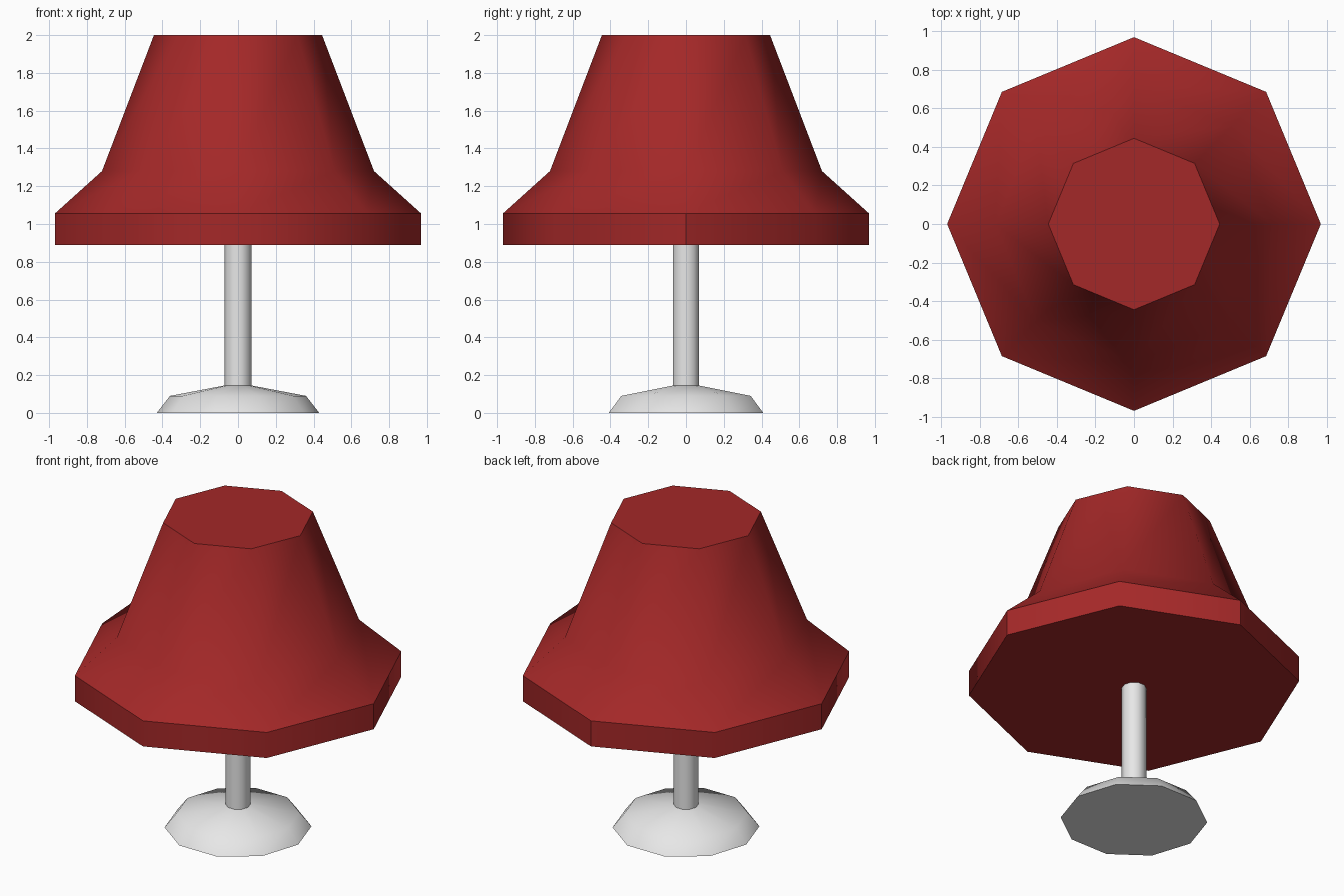
import bpy, bmesh, math

cube = bpy.data.objects.get("Cube")
if cube:
    bpy.data.objects.remove(cube, do_unlink=True)


def make_material(name, colour):
    mat = bpy.data.materials.new(name)
    mat.use_nodes = True
    mat.diffuse_color = (*colour, 1)
    bsdf = next(n for n in mat.node_tree.nodes if n.type == 'BSDF_PRINCIPLED')
    bsdf.inputs["Base Color"].default_value = (*colour, 1)
    return mat


def turned(name, profile, sides, mat, sharp_rings, is_sharp=None):
    """Turn a (radius, height) profile around z, cap both ends, shade smooth."""
    bm = bmesh.new()
    rings = []
    for radius, z in profile:
        angles = [math.tau * i / sides for i in range(sides)]
        rings.append([bm.verts.new((radius * math.cos(a), radius * math.sin(a), z))
                      for a in angles])
    for low, high in zip(rings, rings[1:]):
        for i in range(sides):
            j = (i + 1) % sides
            bm.faces.new((low[i], low[j], high[j], high[i]))
    bm.faces.new(rings[0][::-1])
    bm.faces.new(rings[-1])
    for face in bm.faces:
        face.smooth = True
    # creases along whole rings, plus any picked out by a rule
    for r in sharp_rings:
        for i in range(sides):
            bm.edges.get((rings[r][i], rings[r][(i + 1) % sides])).smooth = False
    if is_sharp:
        for edge in bm.edges:
            if is_sharp(edge):
                edge.smooth = False
    mesh = bpy.data.meshes.new(name)
    bm.to_mesh(mesh)
    bm.free()
    mesh.materials.append(mat)
    obj = bpy.data.objects.new(name, mesh)
    bpy.context.collection.objects.link(obj)
    return obj


def rim_crease(edge):
    """Upright rim corners on the sides and back are creased."""
    a, b = (v.co for v in edge.verts)
    upright = (a.xy - b.xy).length < 0.001
    on_axis = min(abs(a.x), abs(a.y)) < 0.001
    return upright and on_axis and a.y > -0.1


red = make_material("shade red", (0.37, 0.021, 0.021))
grey = make_material("stand pale grey", (0.8, 0.8, 0.8))

# Foot, pole and octagonal flared shade
turned("base", [(0.43, 0), (0.36, 0.09), (0.072, 0.145)], 10, grey, [0, 2])
turned("pole", [(0.072, 0.14), (0.072, 0.9)], 10, grey, [0, 1])
turned("lampshade", [(0.97, 0.89), (0.97, 1.055), (0.72, 1.28), (0.445, 2.0)],
       8, red, [0, 1, 3], rim_crease)
